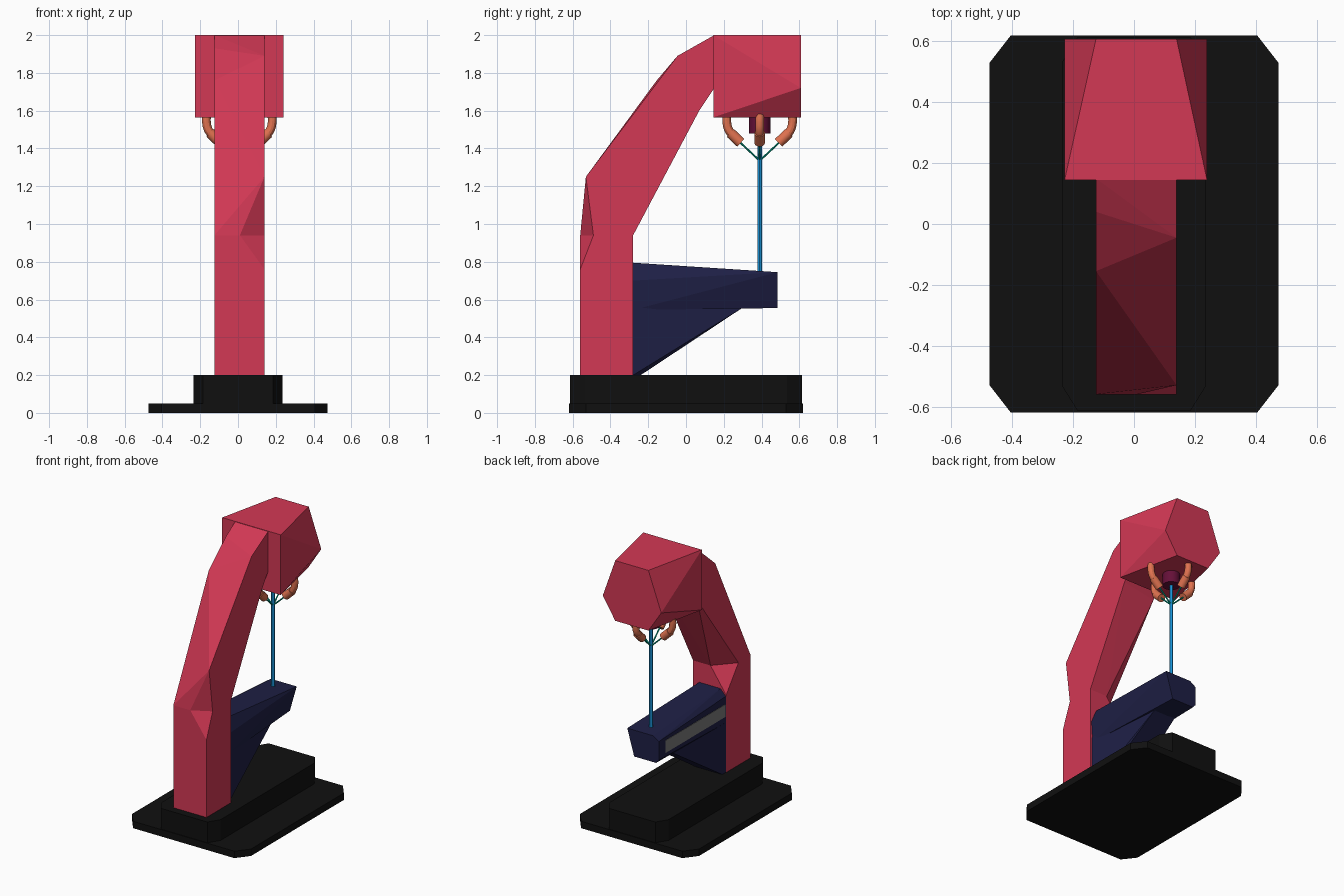
import bpy, bmesh, math
from mathutils import Vector

if "Cube" in bpy.data.objects:
    bpy.data.objects.remove(bpy.data.objects["Cube"])

CX, CY = 0.007, 0.39          # axis of the beam and the claws


def material(name, rgb):
    m = bpy.data.materials.new(name)
    m.diffuse_color = (*rgb, 1)
    m.use_nodes = True
    m.node_tree.nodes["Principled BSDF"].inputs["Base Color"].default_value = m.diffuse_color
    return m


RED = material("red", (0.65, 0.04, 0.09))
BLACK = material("black", (0.005, 0.005, 0.005))
NAVY = material("navy", (0.013, 0.014, 0.06))
BLUE = material("blue", (0.01, 0.3, 0.7))
ORANGE = material("orange", (0.75, 0.17, 0.08))
TEAL = material("teal", (0.0, 0.45, 0.3))
MAROON = material("maroon", (0.13, 0.005, 0.04))
GREY = material("grey", (0.2, 0.2, 0.2))


def hull(name, points, mat):
    """Faceted solid wrapped round a handful of points."""
    bm = bmesh.new()
    for p in points:
        bm.verts.new(p)
    res = bmesh.ops.convex_hull(bm, input=bm.verts)
    loose = {v for v in res["geom_interior"] + res["geom_unused"]
             if isinstance(v, bmesh.types.BMVert)}
    bmesh.ops.delete(bm, geom=list(loose), context='VERTS')
    bmesh.ops.recalc_face_normals(bm, faces=bm.faces)
    mesh = bpy.data.meshes.new(name)
    bm.to_mesh(mesh)
    bm.free()
    mesh.materials.append(mat)
    ob = bpy.data.objects.new(name, mesh)
    bpy.context.collection.objects.link(ob)
    return ob


def chamfered_slab(name, hx, hy, cx, cy, z0, z1):
    pts = [(sx * x, sy * y, z) for sx in (-1, 1) for sy in (-1, 1)
           for x, y in ((hx, hy - cy), (hx - cx, hy)) for z in (z0, z1)]
    return hull(name, pts, BLACK)


def rod(name, a, b, r, mat, sides=16):
    a, b = Vector(a), Vector(b)
    bpy.ops.mesh.primitive_cylinder_add(vertices=sides, radius=r, depth=(b - a).length,
                                        location=(a + b) / 2)
    ob = bpy.context.object
    ob.rotation_euler = (b - a).to_track_quat('Z', 'Y').to_euler()
    ob.name = name
    ob.data.materials.append(mat)
    bpy.ops.object.shade_smooth_by_angle()
    return ob


def tube(name, points, r, mat):
    cu = bpy.data.curves.new(name, 'CURVE')
    cu.dimensions = '3D'
    cu.bevel_depth, cu.bevel_resolution, cu.use_fill_caps = r, 4, True
    cu.resolution_u = 6
    sp = cu.splines.new('BEZIER')
    sp.bezier_points.add(len(points) - 1)
    for bp, p in zip(sp.bezier_points, points):
        bp.co = p
        bp.handle_left_type = bp.handle_right_type = 'AUTO'
    cu.materials.append(mat)
    ob = bpy.data.objects.new(name, cu)
    bpy.context.collection.objects.link(ob)
    bpy.ops.object.select_all(action='DESELECT')
    ob.select_set(True)
    bpy.context.view_layer.objects.active = ob
    bpy.ops.object.convert(target='MESH')
    bpy.context.object.name = name
    bpy.ops.object.shade_smooth_by_angle()


# Base: wide plate and raised block
chamfered_slab("base_plate", 0.475, 0.62, 0.07, 0.09, 0.0, 0.05)
chamfered_slab("base_block", 0.235, 0.615, 0.05, 0.08, 0.05, 0.2)

# Column with two clipped corners, then the leaning arm in two faceted segments
L, R, F, B = -0.125, 0.14, -0.56, -0.28
joint = [(L, F, 0.94), (0.01, F, 0.94), (R, -0.49, 0.94),
         (R, B, 0.94), (0.0, B, 0.94), (L, -0.42, 0.94)]
hull("column", joint + [(L, F, 0.2), (R, F, 0.2), (R, B, 0.2), (L, B, 0.2),
                        (R, F, 0.76), (L, B, 0.76)], RED)
elbow = [(L, -0.155, 1.76), (R, -0.045, 1.89), (R, 0.07, 1.6), (L, 0.05, 1.57)]
hull("leaning_arm", joint + elbow + [(R, -0.53, 1.25)], RED)
hull("neck", elbow + [(L, 0.04, 1.93), (L, 0.15, 2.0), (R, 0.15, 2.0),
                      (R, 0.15, 1.72), (L, 0.15, 1.72)], RED)

# Head: square front tapering into a hexagonal back
head = [(x, 0.145, z) for x in (-0.228, 0.24) for z in (1.565, 2.0)]
head += [(x, 0.608, z) for x in (L, R) for z in (1.565, 2.0)]
head += [(x, 0.608, 1.72) for x in (-0.228, 0.24)]
hull("head", head, RED)

# Table: tapered beam, gusset underneath and a blank label plate
hull("table_beam", [
    (-0.08, B, 0.795), (0.09, B, 0.795), (-0.122, B, 0.75), (0.13, B, 0.7),
    (-0.122, B, 0.56), (0.12, B, 0.545),
    (-0.075, 0.485, 0.745), (0.13, 0.485, 0.745), (-0.122, 0.485, 0.715),
    (-0.122, 0.485, 0.58), (-0.1, 0.485, 0.555), (0.075, 0.485, 0.555)], NAVY)
hull("table_gusset", [
    (-0.122, B, 0.2), (0.125, B, 0.2), (-0.122, -0.24, 0.2), (0.1, -0.24, 0.2),
    (-0.122, B, 0.58), (0.125, B, 0.58), (-0.1, 0.3, 0.557), (0.07, 0.3, 0.557)], NAVY)
hull("label_plate", [(x, y, z) for x in (-0.125, -0.121)
                     for y in (-0.27, 0.41) for z in (0.605, 0.695)], GREY)

# Nozzle and the main beam
rod("nozzle", (CX, CY, 1.48), (CX, CY, 1.58), 0.057, MAROON, 24)
rod("main_beam", (CX, CY, 0.73), (CX, CY, 1.49), 0.012, BLUE, 12)

# Four curved emitter claws with thin converging beams
for i in range(4):
    c, s = math.cos(i * math.pi / 2), math.sin(i * math.pi / 2)

    def at(r, z):
        return (CX + r * c, CY + r * s, z)

    tube(f"claw_{i + 1}", [at(0.172, 1.58), at(0.174, 1.54),
                           at(0.162, 1.495), at(0.125, 1.455)], 0.023, ORANGE)
    rod(f"claw_tip_{i + 1}", at(0.155, 1.482), at(0.1, 1.43), 0.028, ORANGE)
    rod(f"thin_beam_{i + 1}", at(0.105, 1.433), at(0.0, 1.335), 0.005, TEAL, 8)
